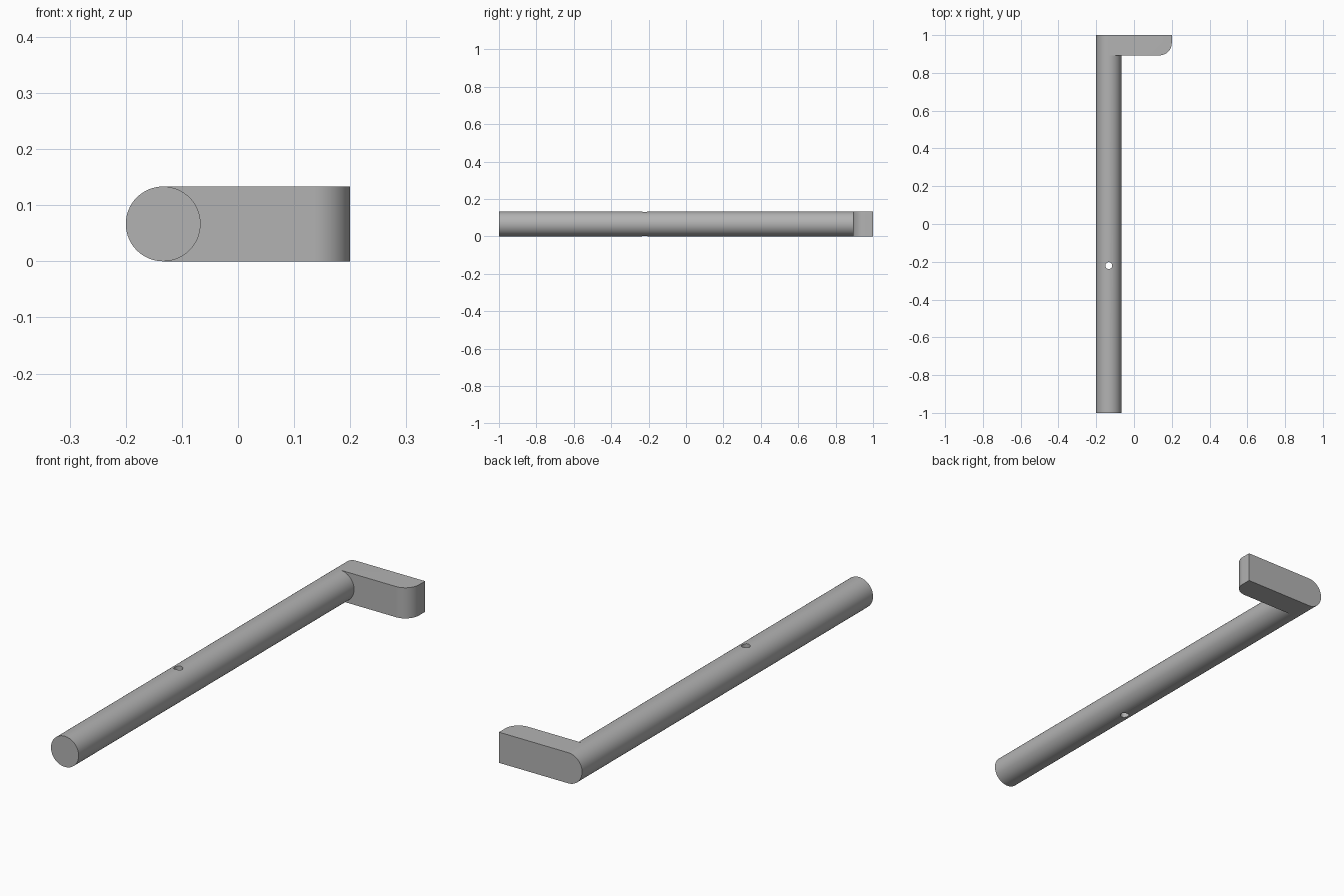
import bpy
import bmesh
import math

cube = bpy.data.objects.get("Cube")
if cube:
    bpy.data.objects.remove(cube, do_unlink=True)

R = 0.2 / 3            # rod radius
ROD_X = -0.2 + R       # rod axis
FOOT_Y = 0.893         # front face of the foot
CORNER = 0.065         # rounded corner of the foot
SEGMENTS = 64

steel = bpy.data.materials.new("plain grey")
steel.use_nodes = True
grey = (0.45, 0.45, 0.45, 1)
steel.diffuse_color = grey
steel.node_tree.nodes["Principled BSDF"].inputs["Base Color"].default_value = grey


def cylinder(name, radius, depth, location, rotation=(0, 0, 0)):
    bpy.ops.mesh.primitive_cylinder_add(vertices=SEGMENTS, radius=radius, depth=depth,
                                        location=location, rotation=rotation)
    obj = bpy.context.object
    obj.name = name
    obj.data.materials.append(steel)
    return obj


def extruded_plan(name, points, height):
    bm = bmesh.new()
    base = bm.faces.new([bm.verts.new((x, y, 0)) for x, y in points])
    top = bmesh.ops.extrude_face_region(bm, geom=[base])["geom"]
    bmesh.ops.translate(bm, vec=(0, 0, height),
                        verts=[v for v in top if isinstance(v, bmesh.types.BMVert)])
    bmesh.ops.recalc_face_normals(bm, faces=bm.faces)
    mesh = bpy.data.meshes.new(name)
    bm.to_mesh(mesh)
    bm.free()
    obj = bpy.data.objects.new(name, mesh)
    bpy.context.collection.objects.link(obj)
    obj.data.materials.append(steel)
    return obj


def combine(target, tool, operation):
    mod = target.modifiers.new(operation.title(), "BOOLEAN")
    mod.operation = operation
    mod.solver = "EXACT"
    mod.object = tool
    bpy.context.view_layer.objects.active = target
    bpy.ops.object.modifier_apply(modifier=mod.name)
    bpy.data.objects.remove(tool, do_unlink=True)


# Long round rod
rod = cylinder("rod_with_foot", R, 2, (ROD_X, 0, R), (math.pi / 2, 0, 0))

# Sideways foot with one rounded corner
arc = [(0.2 - CORNER + CORNER * math.sin(a), FOOT_Y + CORNER - CORNER * math.cos(a))
       for a in (math.pi / 2 * i / 16 for i in range(17))]
foot = extruded_plan("foot", [(ROD_X, FOOT_Y)] + arc + [(0.2, 1), (ROD_X, 1)], 2 * R)
combine(rod, foot, "UNION")

# Small pin hole straight through the rod
drill = cylinder("pin_hole", 0.018, 0.4, (ROD_X, -0.22, R))
combine(rod, drill, "DIFFERENCE")

bpy.ops.object.select_all(action="DESELECT")
rod.select_set(True)
bpy.context.view_layer.objects.active = rod
bpy.ops.object.shade_smooth_by_angle(angle=math.radians(30))
